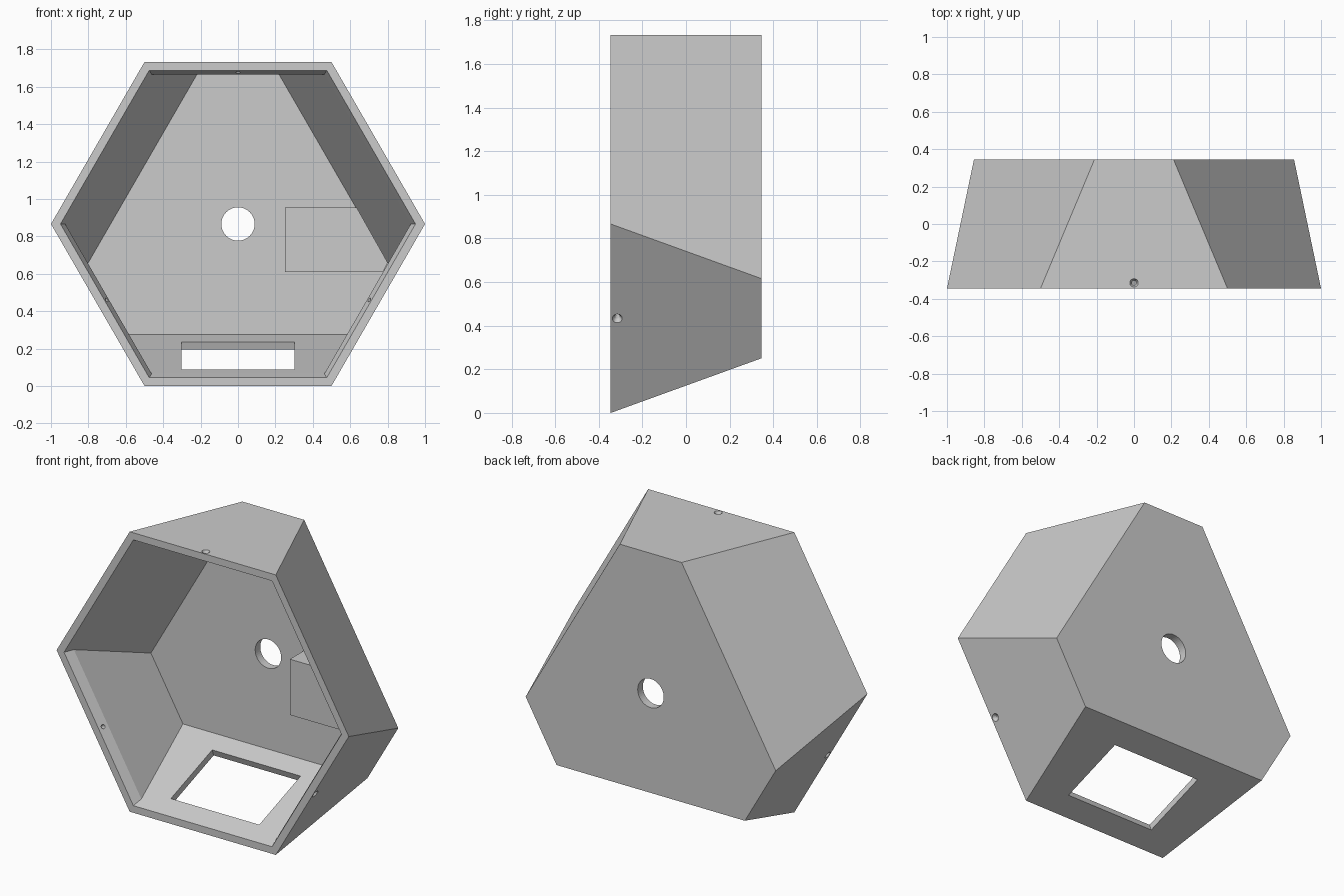
import bpy
import bmesh
from math import radians, sin, cos, atan2
from mathutils import Vector, Matrix

cube = bpy.data.objects.get("Cube")
if cube:
    bpy.data.objects.remove(cube, do_unlink=True)

MID = 0.866        # height of the hexagon centre, also its apothem
FRONT, BACK = -0.345, 0.345
LEDGE, FLOOR = -0.285, 0.295
SLOPE = 0.25 / (BACK - FRONT)

grey = bpy.data.materials.new("plain_grey")
grey.use_nodes = True
colour = (0.6, 0.6, 0.6, 1)
grey.diffuse_color = colour
grey.node_tree.nodes["Principled BSDF"].inputs["Base Color"].default_value = colour


def make_object(name, bm):
    bmesh.ops.recalc_face_normals(bm, faces=bm.faces)
    mesh = bpy.data.meshes.new(name)
    bm.to_mesh(mesh)
    bm.free()
    mesh.materials.append(grey)
    obj = bpy.data.objects.new(name, mesh)
    bpy.context.collection.objects.link(obj)
    return obj


def hex_ring(y, straight, sloped):
    """Six corners where alternating straight and sloped walls meet."""
    points = []
    for i in range(6):
        a, b = radians(30 + 60 * i), radians(90 + 60 * i)
        da, db = (sloped, straight) if i % 2 == 0 else (straight, sloped)
        x = (da * sin(b) - db * sin(a)) / sin(b - a)
        z = (db * cos(a) - da * cos(b)) / sin(b - a)
        points.append(Vector((x, y, MID + z)))
    return points


def cut(target, cutter):
    mod = target.modifiers.new(cutter.name, "BOOLEAN")
    mod.operation = "DIFFERENCE"
    mod.solver = "EXACT"
    mod.object = cutter
    cutter.hide_render = True
    cutter.hide_set(True)
    cutter.display_type = "WIRE"


# Hollow housing: rings from the outer back, round the lip, to the inner back
inner = 0.80
rings = [
    hex_ring(BACK, MID, MID - 0.25),
    hex_ring(FRONT, MID, MID),
    hex_ring(FRONT, inner + 0.022, inner + 0.022),
    hex_ring(LEDGE, inner, inner),
    hex_ring(FLOOR, inner, inner - SLOPE * (FLOOR - LEDGE)),
]
bm = bmesh.new()
loops = [[bm.verts.new(p) for p in ring] for ring in rings]
for r, s in zip(loops, loops[1:]):
    for i in range(6):
        j = (i + 1) % 6
        bm.faces.new((r[i], r[j], s[j], s[i]))
bm.faces.new(loops[0])
bm.faces.new(loops[-1])
housing = make_object("housing", bm)

# Round hole through the back wall
bm = bmesh.new()
bmesh.ops.create_cone(bm, cap_ends=True, segments=48, radius1=0.089, radius2=0.089, depth=0.3,
                      matrix=Matrix.Translation((0, BACK, MID)) @ Matrix.Rotation(radians(90), 4, "X"))
cut(housing, make_object("back_hole_cutter", bm))

# Window square to the sloping bottom wall
bm = bmesh.new()
bmesh.ops.create_cube(bm, size=1, matrix=Matrix.Translation((0, -0.008, SLOPE * (-0.008 - FRONT)))
                      @ Matrix.Rotation(atan2(SLOPE, 1), 4, "X")
                      @ Matrix.Diagonal((0.605, 0.43, 0.2, 1)))
cut(housing, make_object("window_cutter", bm))

# Countersunk screw holes near the lip of the three straight walls
for i, angle in enumerate((0, 120, 240)):
    place = (Matrix.Translation((0, 0, MID)) @ Matrix.Rotation(radians(angle), 4, "Y")
             @ Matrix.Translation((0, -0.315, MID)))
    for name, r1, r2, depth, drop in (("shaft", 0.012, 0.012, 0.2, 0),
                                      ("sink", 0.012, 0.028, 0.03, -0.005)):
        bm = bmesh.new()
        bmesh.ops.create_cone(bm, cap_ends=True, segments=24, radius1=r1, radius2=r2, depth=depth,
                              matrix=place @ Matrix.Translation((0, 0, drop)))
        cut(housing, make_object(f"screw_{name}_cutter_{i + 1}", bm))

# Mounting block on the inside of the back wall
bm = bmesh.new()
outline = [(0.25, 0.61), (0.775, 0.61), (0.80, 0.66), (0.634, 0.955), (0.25, 0.955)]
face = bm.faces.new([bm.verts.new((x, 0.15, z)) for x, z in outline])
out = bmesh.ops.extrude_face_region(bm, geom=[face])
bmesh.ops.translate(bm, vec=(0, FLOOR + 0.005 - 0.15, 0),
                    verts=[v for v in out["geom"] if isinstance(v, bmesh.types.BMVert)])
make_object("mounting_block", bm)
